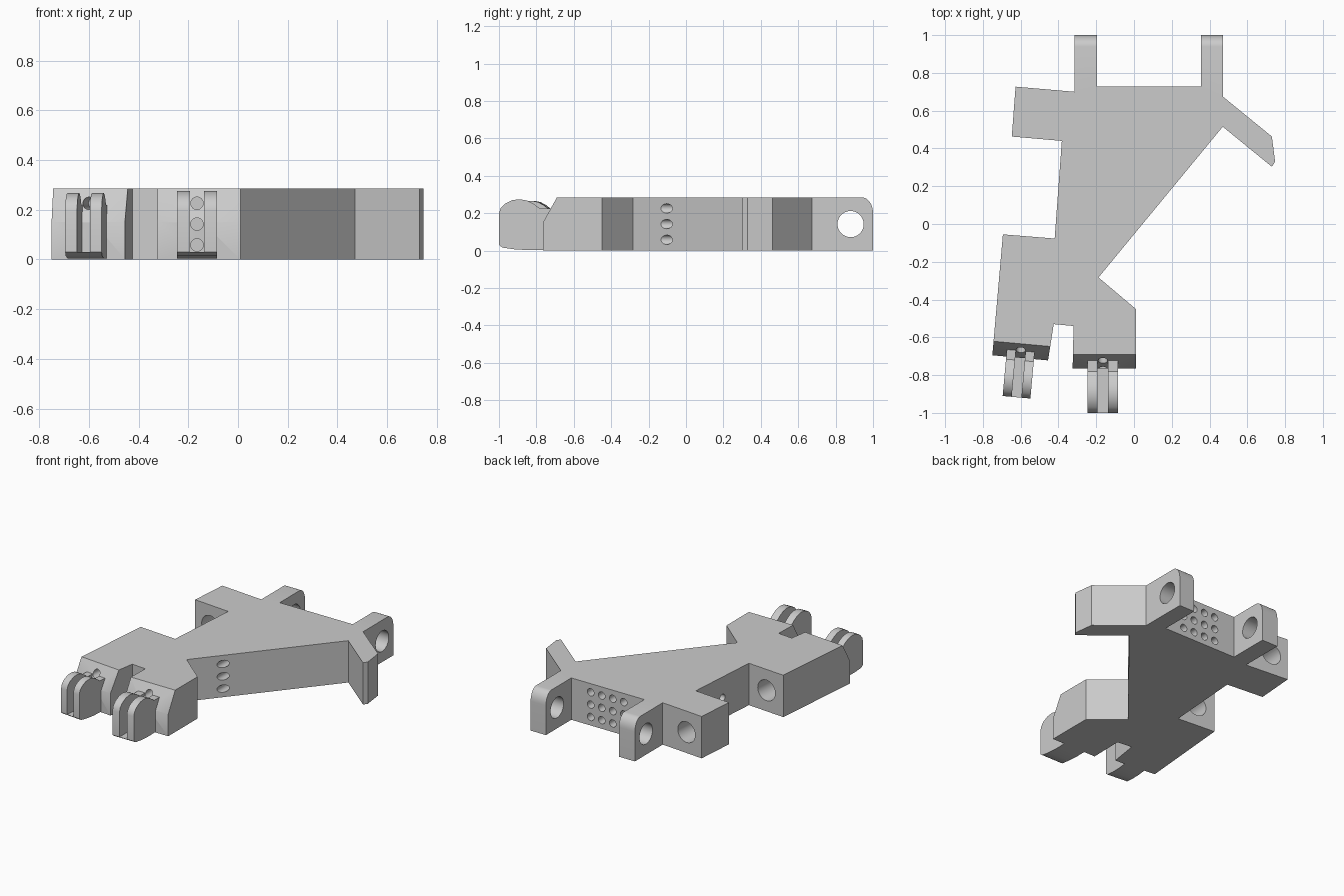
import bpy, bmesh, math
from mathutils import Vector, Matrix

if "Cube" in bpy.data.objects:
    bpy.data.objects.remove(bpy.data.objects["Cube"])

H = 0.285
MID = 0.142
ROWS = (0.058, 0.142, 0.226)

grey = bpy.data.materials.new("plain grey")
grey.diffuse_color = (0.6, 0.6, 0.6, 1)
grey.use_nodes = True
grey.node_tree.nodes["Principled BSDF"].inputs["Base Color"].default_value = grey.diffuse_color


def to_object(name, bm, matrix=Matrix()):
    bm.transform(matrix)
    bmesh.ops.recalc_face_normals(bm, faces=bm.faces)
    mesh = bpy.data.meshes.new(name)
    bm.to_mesh(mesh)
    bm.free()
    mesh.materials.append(grey)
    ob = bpy.data.objects.new(name, mesh)
    bpy.context.collection.objects.link(ob)
    return ob


def prism(name, points, offset, matrix=Matrix()):
    """Extrude a closed 3D outline by an offset."""
    bm = bmesh.new()
    face = bm.faces.new([bm.verts.new(p) for p in points])
    ext = bmesh.ops.extrude_face_region(bm, geom=[face])
    verts = [v for v in ext["geom"] if isinstance(v, bmesh.types.BMVert)]
    bmesh.ops.translate(bm, verts=verts, vec=offset)
    return to_object(name, bm, matrix)


def side_prism(name, yz, half_width, matrix=Matrix()):
    return prism(name, [(-half_width, y, z) for y, z in yz],
                 (2 * half_width, 0, 0), matrix)


def rod(a, b, r, matrix=Matrix()):
    a, b = Vector(a), Vector(b)
    bm = bmesh.new()
    bmesh.ops.create_cone(bm, cap_ends=True, segments=32, radius1=r, radius2=r,
                          depth=(b - a).length)
    turn = (b - a).to_track_quat('Z', 'Y').to_matrix().to_4x4()
    return to_object("cutter", bm, matrix @ Matrix.Translation((a + b) / 2) @ turn)


def cut(target, cutter):
    bpy.context.view_layer.objects.active = target
    mod = target.modifiers.new("cut", 'BOOLEAN')
    mod.operation = 'DIFFERENCE'
    mod.solver = 'EXACT'
    mod.object = cutter
    bpy.ops.object.modifier_apply(modifier=mod.name)
    bpy.data.objects.remove(cutter)


def drill(target, point, direction, depth, r, z, back=0.04):
    """Drill a level hole into a face, starting just outside it."""
    p = Vector((point[0], point[1], z))
    d = Vector((direction[0], direction[1], 0)).normalized()
    cut(target, rod(p - d * back, p + d * depth, r))


def finish(ob):
    bpy.ops.object.select_all(action='DESELECT')
    ob.select_set(True)
    bpy.context.view_layer.objects.active = ob
    bpy.ops.object.shade_smooth_by_angle(angle=math.radians(30))


# Frame plate with all its arms and blocks
outline = [
    (-0.315, 1.0), (-0.195, 1.0), (-0.195, 0.727), (0.355, 0.727),
    (0.355, 1.0), (0.47, 1.0), (0.47, 0.675), (0.73, 0.463),
    (0.747, 0.33), (0.73, 0.303), (0.47, 0.515), (-0.188, -0.283),
    (0.01, -0.45), (0.01, -0.765), (-0.325, -0.765), (-0.32, -0.54),
    (-0.425, -0.53), (-0.455, -0.722), (-0.75, -0.695), (-0.694, -0.055),
    (-0.42, -0.077), (-0.382, 0.44), (-0.647, 0.463), (-0.627, 0.727),
    (-0.315, 0.70)]
frame = prism("frame", [(x, y, 0) for x, y in outline], (0, 0, H))

# Rounded upper ends of the rear lugs
arc = [(0.94 + 0.06 * math.sin(t), 0.2 + 0.085 * math.cos(t))
       for t in [i * math.pi / 16 for i in range(9)]]
cut(frame, side_prism("cutter", arc + [(1.03, 0.2), (1.03, 0.31), (0.94, 0.31)], 0.8))

# Placement of the two front hinges: on the front face of each front block
right_place = Matrix.Translation((-0.165, -0.765, 0))
left_place = (Matrix.Translation((-0.603, -0.709, 0))
              @ Matrix.Rotation(math.radians(-5.2), 4, 'Z'))

# Sloped upper edges of the front blocks
wedge = [(-0.0056, 0.14), (0.0861, 0.305), (-0.1, 0.305), (-0.1, 0.14)]
cut(frame, side_prism("cutter", wedge, 0.19, right_place))
cut(frame, side_prism("cutter", wedge, 0.17, left_place))

# Large pivot holes
cut(frame, rod((-0.45, 0.88, MID), (0.6, 0.88, MID), 0.07))
drill(frame, (0.55, 0.45), (0.632, 0.775), 0.25, 0.07, MID)
drill(frame, (-0.505, 0.72), (-0.076, -0.997), 0.35, 0.07, MID, 0.06)
drill(frame, (-0.56, -0.066), (-0.085, -0.996), 0.3, 0.07, MID)
drill(frame, (-0.09, -0.365), (-0.645, -0.764), 0.2, 0.07, MID)

# Small hole grids: rear face, diagonal side, waist and front blocks
for z in ROWS:
    for x, depth in ((-0.04, 0.95), (0.043, 0.3), (0.126, 0.3), (0.209, 0.3)):
        drill(frame, (x, 0.727), (0, -1), depth, 0.025, z)
    drill(frame, (0.263, 0.262), (-0.77, 0.64), 0.2, 0.025, z)
    drill(frame, (-0.4, 0.18), (1, -0.07), 0.2, 0.025, z)
    drill(frame, (-0.165, -0.765), (0, 1), 0.3, 0.025, z)
    drill(frame, (-0.603, -0.709), (0.09, 0.996), 0.3, 0.025, z)
finish(frame)

# Forked hinges on the front blocks
fork = [(0.045, 0.005), (0.045, 0.225), (-0.015, 0.225), (-0.05, 0.25),
        (-0.085, 0.268), (-0.125, 0.275), (-0.165, 0.27), (-0.205, 0.25),
        (-0.227, 0.225), (-0.235, 0.198), (-0.235, 0.03), (-0.215, 0.016),
        (-0.15, 0.007), (-0.08, 0.003)]
slot = [(-0.3, 0.03), (0.06, 0.03), (0.06, 0.35), (-0.3, 0.35)]
for name, place in (
        ("right_hinge_fork", right_place),
        ("left_hinge_fork", left_place @ Matrix.Diagonal((0.92, 0.89, 0.97, 1)))):
    hinge = side_prism(name, fork, 0.08, place)
    cut(hinge, side_prism("cutter", slot, 0.028, place))
    cut(hinge, rod((-0.12, -0.15, 0.15), (0.12, -0.15, 0.15), 0.022, place))
    finish(hinge)
